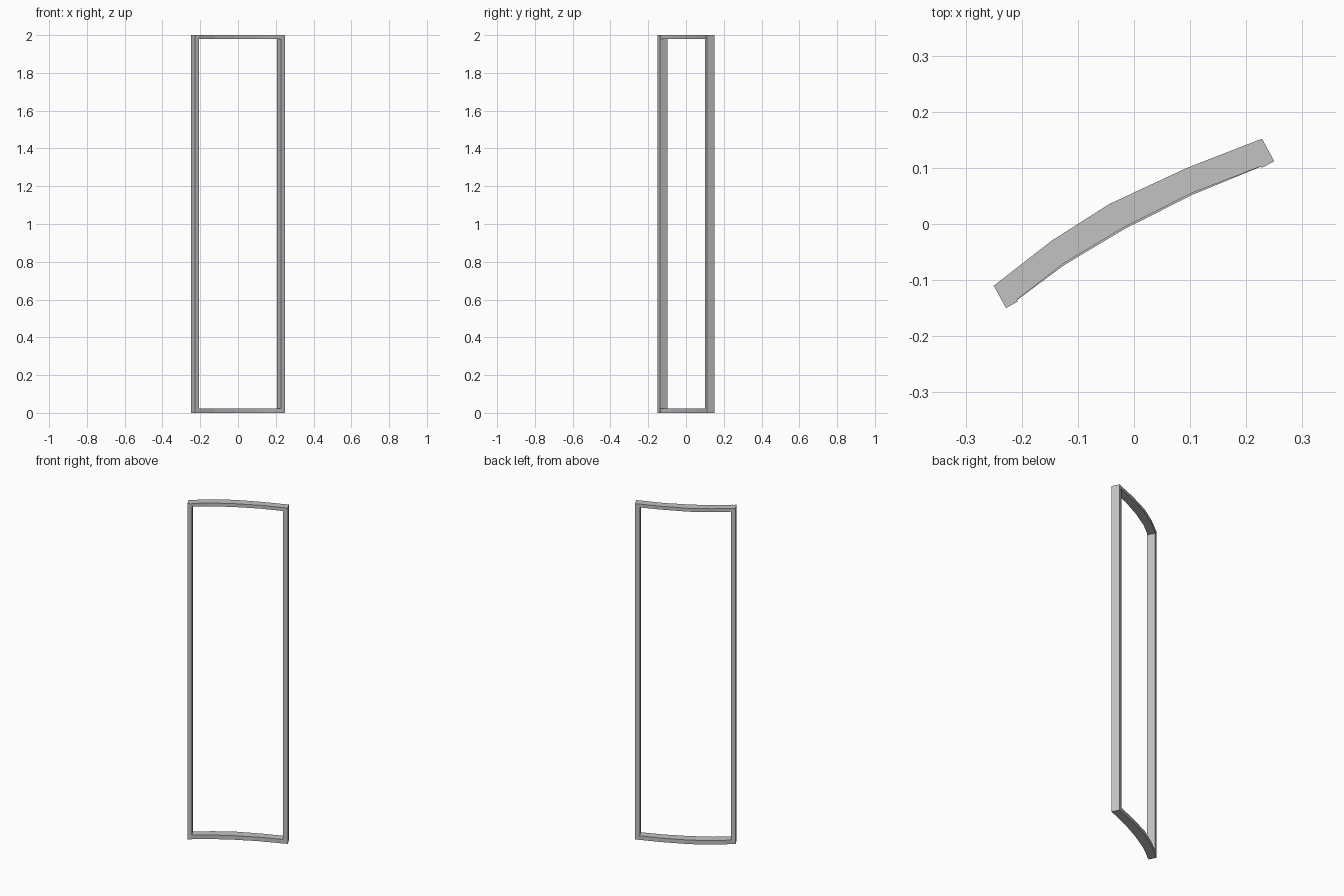
import bpy, bmesh

if "Cube" in bpy.data.objects:
    bpy.data.objects.remove(bpy.data.objects["Cube"])

grey = bpy.data.materials.new("frame grey")
grey.diffuse_color = (0.54, 0.54, 0.54, 1)
grey.use_nodes = True
grey.node_tree.nodes["Principled BSDF"].inputs["Base Color"].default_value = grey.diffuse_color


def prism(name, outline, z0, z1):
    """Extrude a flat outline made of a back row and a front row of points."""
    back, front = outline
    bm = bmesh.new()
    rows = [[bm.verts.new((x, y, z)) for x, y in row]
            for row, z in ((back, z0), (front, z0), (front, z1), (back, z1))]
    for i in range(len(back) - 1):
        for k in range(4):
            a, b = rows[k], rows[(k + 1) % 4]
            bm.faces.new((a[i], a[i + 1], b[i + 1], b[i]))
    for i in (0, -1):
        bm.faces.new([r[i] for r in rows])
    bmesh.ops.recalc_face_normals(bm, faces=bm.faces)
    mesh = bpy.data.meshes.new(name)
    bm.to_mesh(mesh)
    bm.free()
    mesh.materials.append(grey)
    obj = bpy.data.objects.new(name, mesh)
    bpy.context.collection.objects.link(obj)


# Curved rails, seen from above
back = [(-0.25, -0.11), (-0.147, -0.03), (-0.045, 0.035), (0.092, 0.099), (0.228, 0.152)]
front = [(-0.228, -0.15), (-0.125, -0.07), (-0.018, -0.006), (0.103, 0.055), (0.25, 0.112)]
low_front = [front[0]] + [(x + 0.001, y - 0.003) for x, y in front[1:-1]] + [front[-1]]
prism("top_rail", (back, front), 1.98, 2.0)
prism("bottom_rail", (back, low_front), 0.0, 0.024)

# Upright posts at both ends, stepping inward from the rail ends
for name, i, (dx, dy) in (("left_post", 0, (0.021, 0.012)), ("right_post", -1, (-0.022, -0.012))):
    b, f = back[i], front[i]
    prism(name, ([b, (b[0] + dx, b[1] + dy)], [f, (f[0] + dx, f[1] + dy)]), 0.001, 1.999)
